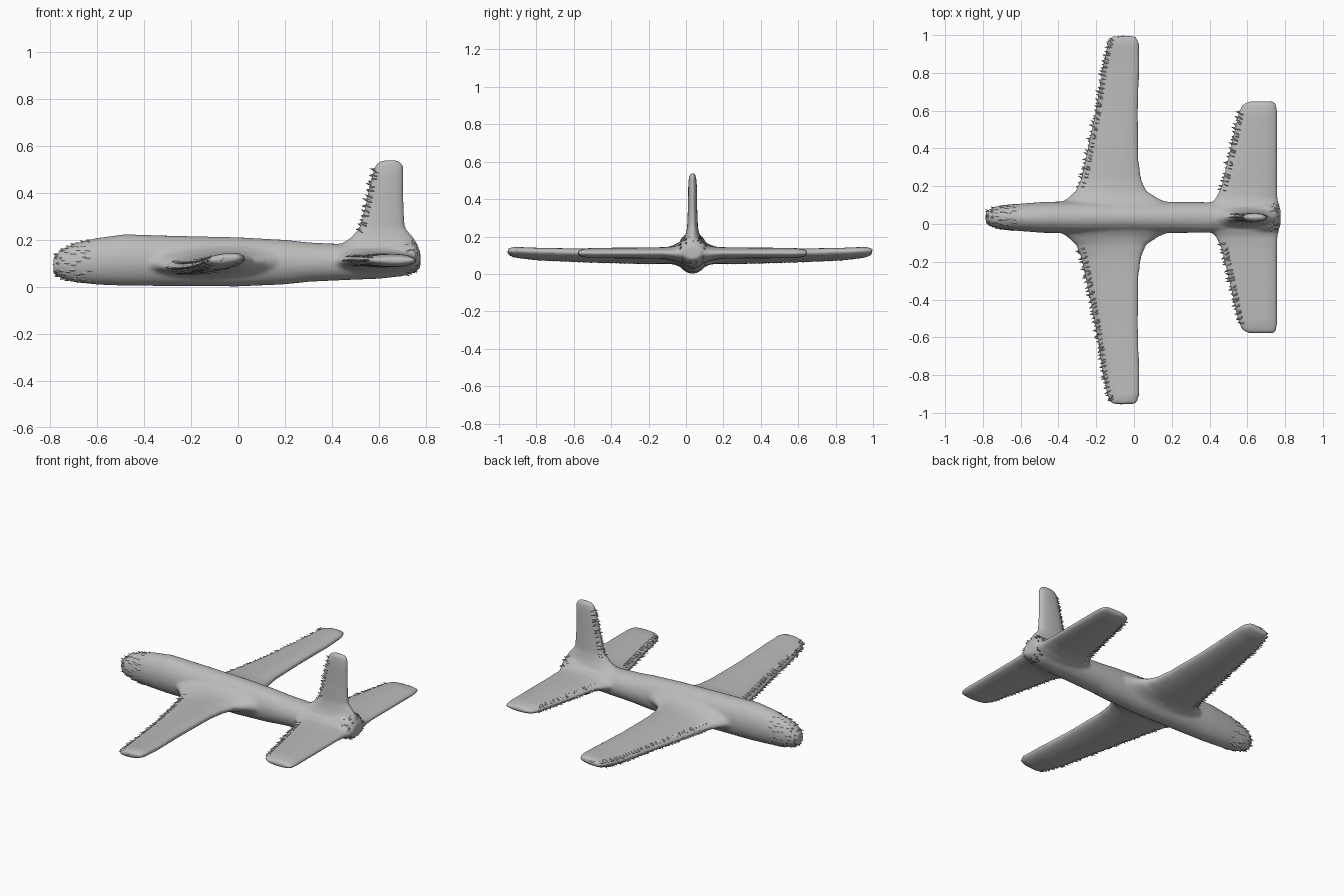
import bpy, bmesh, math, random
from mathutils import Vector

random.seed(4)
if "Cube" in bpy.data.objects:
    bpy.data.objects.remove(bpy.data.objects["Cube"])

YC = 0.035  # centre line of the fuselage

grey = bpy.data.materials.new("plain grey")
grey.use_nodes = True
grey.diffuse_color = (0.5, 0.5, 0.5, 1)
grey.node_tree.nodes["Principled BSDF"].inputs["Base Color"].default_value = (0.5, 0.5, 0.5, 1)

# Fuselage: x, half width, bottom, top
BODY = [(-0.785, 0.03, 0.055, 0.125), (-0.75, 0.052, 0.035, 0.16),
        (-0.70, 0.063, 0.02, 0.183), (-0.60, 0.073, 0.009, 0.208),
        (-0.48, 0.082, 0.004, 0.224), (-0.30, 0.086, 0.003, 0.218),
        (0.0, 0.085, 0.001, 0.211), (0.20, 0.083, 0.01, 0.2),
        (0.30, 0.082, 0.021, 0.189), (0.45, 0.08, 0.028, 0.182),
        (0.60, 0.08, 0.034, 0.19), (0.70, 0.08, 0.045, 0.2),
        (0.75, 0.07, 0.06, 0.19), (0.775, 0.05, 0.08, 0.15)]
# Flying surfaces: span, leading x, trailing x, leading height, trailing height, half thickness
WING = [(0, -0.42, 0.22, 0.10, 0.11, 0.085), (0.07, -0.40, 0.20, 0.10, 0.11, 0.065),
        (0.10, -0.355, 0.13, 0.095, 0.11, 0.05), (0.14, -0.31, 0.067, 0.085, 0.11, 0.042),
        (0.20, -0.283, 0.04, 0.078, 0.11, 0.038), (0.30, -0.26, 0.026, 0.077, 0.112, 0.035),
        (0.55, -0.207, 0.022, 0.082, 0.115, 0.032), (0.80, -0.167, 0.03, 0.092, 0.12, 0.03),
        (0.92, -0.14, 0.028, 0.106, 0.125, 0.027), (0.96, -0.12, 0.012, 0.115, 0.125, 0.017)]
TAIL = [(0, 0.38, 0.77, 0.11, 0.11, 0.06), (0.07, 0.40, 0.768, 0.11, 0.11, 0.05),
        (0.10, 0.43, 0.762, 0.11, 0.11, 0.038), (0.16, 0.46, 0.759, 0.112, 0.112, 0.031),
        (0.35, 0.505, 0.759, 0.112, 0.112, 0.029), (0.55, 0.55, 0.759, 0.112, 0.112, 0.027),
        (0.595, 0.57, 0.757, 0.112, 0.112, 0.02), (0.613, 0.60, 0.745, 0.112, 0.112, 0.012)]
FIN = [(0.12, 0.40, 0.768, YC, YC, 0.06), (0.18, 0.43, 0.765, YC, YC, 0.05),
       (0.205, 0.475, 0.75, YC, YC, 0.039), (0.25, 0.515, 0.712, YC, YC, 0.029),
       (0.35, 0.54, 0.705, YC, YC, 0.025), (0.48, 0.57, 0.705, YC, YC, 0.023),
       (0.52, 0.583, 0.702, YC, YC, 0.019), (0.539, 0.61, 0.685, YC, YC, 0.011)]


def at(table, t):
    """Row of a section table, interpolated at t."""
    for a, b in zip(table, table[1:]):
        if t <= b[0]:
            f = (t - a[0]) / (b[0] - a[0])
            return [p + (q - p) * f for p, q in zip(a, b)]
    return list(table[-1])


def span_map(side, stretch=1.0):
    return lambda x, s, h: Vector((x, YC + side * stretch * s, h))


def fin_map(x, s, h):
    return Vector((x, h, s))


def body_point(row, a):
    x, w, lo, hi = row
    return Vector((x, YC + w * math.cos(a), (lo + hi) / 2 + (hi - lo) / 2 * math.sin(a)))


def surface_point(row, a, place):
    s, lead, trail, hl, ht, thick = row
    c = math.copysign(abs(math.cos(a)) ** 0.85, math.cos(a))
    f = (1 + c) / 2
    return place(lead + (trail - lead) * f, s, hl + (ht - hl) * f + thick * math.sin(a))


def loft(bm, rows, point, n=28):
    """Skin closed rings through the rows and cap both ends."""
    rings = [[bm.verts.new(point(r, 2 * math.pi * i / n)) for i in range(n)] for r in rows]
    for a, b in zip(rings, rings[1:]):
        for i in range(n):
            j = (i + 1) % n
            bm.faces.new((a[i], a[j], b[j], b[i]))
    bm.faces.new(rings[0][::-1])
    bm.faces.new(rings[-1])


def shard(bm, base, out, along, size, width, thick=0.008):
    """Thin pointed splinter standing on the surface."""
    out, along = out.normalized(), along.normalized()
    up = out.cross(along).normalized()
    b = base - out * 0.014
    ring = [bm.verts.new(b + v) for v in
            (along * width, up * thick, -along * width, -up * thick)]
    tip = bm.verts.new(base + out * size)
    for i in range(4):
        bm.faces.new((ring[i], ring[(i + 1) % 4], tip))
    bm.faces.new(ring[::-1])


def finish(bm, name):
    bmesh.ops.recalc_face_normals(bm, faces=bm.faces)
    me = bpy.data.meshes.new(name)
    bm.to_mesh(me)
    bm.free()
    me.materials.append(grey)
    ob = bpy.data.objects.new(name, me)
    bpy.context.collection.objects.link(ob)
    return ob


# Panels: table, placement, shard range, shard count
PANELS = {"left_wing": (WING, span_map(1), 0.16, 0.95, 38),
          "right_wing": (WING, span_map(-1, 1.03), 0.16, 0.95, 38),
          "left_tailplane": (TAIL, span_map(1), 0.14, 0.57, 20),
          "right_tailplane": (TAIL, span_map(-1), 0.14, 0.57, 20),
          "tail_fin": (FIN, fin_map, 0.23, 0.51, 13)}

# Airframe: fuselage, wings, tailplanes and fin fused into one smooth skin
bm = bmesh.new()
loft(bm, BODY, body_point)
for table, place, *_ in PANELS.values():
    loft(bm, table, lambda r, a, p=place: surface_point(r, a, p))
airframe = finish(bm, "airframe")
mod = airframe.modifiers.new("fuse", 'REMESH')
mod.mode = 'VOXEL'
mod.voxel_size = 0.009
mod.use_smooth_shade = True
mod = airframe.modifiers.new("blend", 'SMOOTH')
mod.factor = 0.5
mod.iterations = 7

# Ragged leading edges, in layers over the thickness
for name, (table, place, s0, s1, count) in PANELS.items():
    bm = bmesh.new()
    for i in range(count):
        for a in (math.pi - 0.6, math.pi, math.pi + 0.6):
            s = s0 + (s1 - s0) * (i + random.random() * 0.7) / count
            row = at(table, s)
            base = surface_point(row, a, place)
            along = place(0, 1, 0) - place(0, 0, 0)
            out = Vector((-1, 0, 0)) + along * random.uniform(-0.1, 0.7)
            shard(bm, base, out, along, random.uniform(0.006, 0.02), 0.011)
    finish(bm, name + "_ragged_edge")

# Ragged wing tips
for side, stretch, name in ((1, 1, "left"), (-1, 1.03, "right")):
    bm = bmesh.new()
    place = span_map(side, stretch)
    for i in range(18):
        f = (i + random.random()) / 18
        base = place(-0.135 + 0.15 * f, 0.948 - 0.025 * abs(2 * f - 1),
                     random.uniform(0.108, 0.13))
        out = Vector((random.uniform(-0.5, 0.1), side, random.uniform(-0.15, 0.15)))
        shard(bm, base, out, Vector((1, 0, 0)), random.uniform(0.012, 0.026), 0.012)
    finish(bm, name + "_wing_ragged_tip")

# Ragged nose and tail cone: rings of splinters lying along the skin
for name, x0, x1, rings, way, lift in (("nose", -0.775, -0.62, 7, -1, 0.3),
                                       ("tail_cone", 0.715, 0.768, 4, 1, 0.5)):
    bm = bmesh.new()
    for k in range(rings):
        for i in range(13):
            a = 2 * math.pi * (i + random.random() * 0.8) / 13
            row = at(BODY, x0 + (x1 - x0) * (k + random.random() * 0.5) / rings)
            base = body_point(row, a)
            radial = Vector((0, math.cos(a), math.sin(a)))
            along = Vector((0, -math.sin(a), math.cos(a)))
            shard(bm, base, Vector((way, 0, 0)) + radial * lift, along,
                  random.uniform(0.008, 0.018), 0.013, 0.006)
    finish(bm, name + "_ragged_skin")
